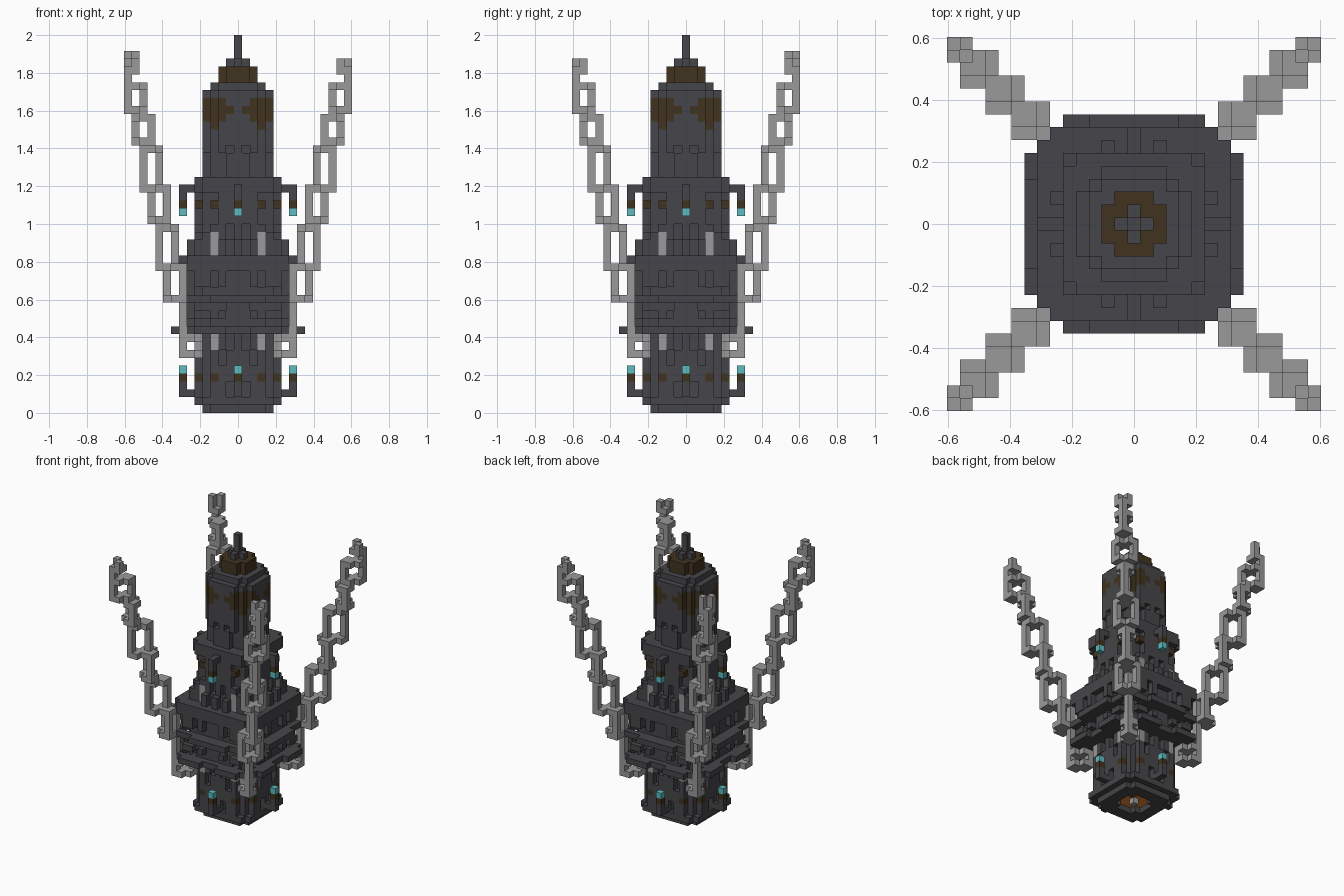
import bpy
import bmesh
import random

cube = bpy.data.objects.get("Cube")
if cube:
    bpy.data.objects.remove(cube, do_unlink=True)

V = 1 / 24  # edge of one block
random.seed(7)


def material(name, r, g, b):
    m = bpy.data.materials.new(name)
    m.use_nodes = True
    m.diffuse_color = (r, g, b, 1)
    m.node_tree.nodes["Principled BSDF"].inputs["Base Color"].default_value = (r, g, b, 1)
    return m


IRON = material("dark iron", 0.061, 0.060, 0.067)
STEEL = material("light steel", 0.32, 0.32, 0.32)
BRONZE = material("brown bronze", 0.053, 0.033, 0.013)
CYAN = material("cyan glow", 0.11, 0.50, 0.53)
EMBER = material("orange ember", 0.90, 0.26, 0.04)

SIDES = [((1, 0, 0), [(1, 0, 0), (1, 1, 0), (1, 1, 1), (1, 0, 1)]),
         ((0, 1, 0), [(1, 1, 0), (0, 1, 0), (0, 1, 1), (1, 1, 1)]),
         ((0, 0, 1), [(0, 0, 1), (1, 0, 1), (1, 1, 1), (0, 1, 1)])]
# the opposite sides are the same quads shifted by one and reversed
SIDES += [((-a, -b, -c), [(x - a, y - b, z - c) for x, y, z in reversed(q)])
          for (a, b, c), q in SIDES]


def build(name, blocks):
    """Skin a {(x, y, z): material} set of blocks with its exposed faces."""
    bm = bmesh.new()
    corners, mats = {}, []

    def vert(x, y, z):
        if (x, y, z) not in corners:
            corners[x, y, z] = bm.verts.new(((x - 0.5) * V, (y - 0.5) * V, z * V))
        return corners[x, y, z]

    for (x, y, z), mat in blocks.items():
        if mat not in mats:
            mats.append(mat)
        for (a, b, c), quad in SIDES:
            if (x + a, y + b, z + c) not in blocks:
                f = bm.faces.new([vert(x + i, y + j, z + k) for i, j, k in quad])
                f.material_index = mats.index(mat)
    mesh = bpy.data.meshes.new(name)
    bm.to_mesh(mesh)
    bm.free()
    for m in mats:
        mesh.materials.append(m)
    ob = bpy.data.objects.new(name, mesh)
    bpy.context.collection.objects.link(ob)


def disc(r, extra=0):
    """Cells of a square of half width r with stepped corners."""
    lim = round(1.6 * r) + extra
    return [(x, y) for x in range(-r, r + 1) for y in range(-r, r + 1)
            if abs(x) + abs(y) <= lim]


# Tower: (first row, end row, half width, fuller corners)
tower = {}
for start, end, r, extra in [(0, 1, 4, 1), (1, 2, 5, 1), (2, 10, 5, 0), (10, 18, 6, 0),
                             (18, 20, 7, 2), (20, 22, 6, 0), (22, 23, 5, 1),
                             (23, 28, 5, 0), (28, 30, 5, 1), (30, 41, 4, 0), (41, 42, 3, 0)]:
    for z in range(start, end):
        for x, y in disc(r, extra):
            tower[x, y, z] = IRON

# Shallow notches between the plates, the same on every side
notch = {(t, k): random.random() < 0.27 for t in range(8) for k in range(24)}
for (x, y, z) in list(tower):
    t, m = sorted((abs(x), abs(y)))
    outer = 4 if z >= 30 else 5 if z < 10 or z > 21 else 6
    if m != outer or t == 0 or not 2 <= z < 34:
        continue
    stud = t == 3 and z in (4, 8, 9, 22, 26)
    window = t == 3 and z in (20, 21)
    battlement = (t == 2 and z in (30, 31, 32)) or (t == 1 and z == 33)
    plate_gap = z < 30 and z not in (10, 18, 19) and notch[t, z // 2]
    if window or battlement or (plate_gap and not stud):
        del tower[x, y, z]

# Projecting ledges around the wide middle
for x, y in disc(8):
    t, m = sorted((abs(x), abs(y)))
    for z in (10, 14):
        if m == 7 and (t + z // 4) % 5 != 1:
            tower[x, y, z] = IRON
        if m == 8 and (t >= 2 if z == 10 else t <= 3):
            tower[x, y, z] = IRON
            tower[x - (x > 7) + (x < -7), y - (y > 7) + (y < -7), z] = IRON
    if m == 7 and t in (2, 4, 5):
        for z in (12, 16, 17):
            tower[x, y, z] = IRON

# Bronze windows, bronze band panels and recessed steel bars
for (x, y, z) in list(tower):
    t, m = sorted((abs(x), abs(y)))
    if z in (4, 26) and t == 3 and m == 5:
        tower[x, y, z] = BRONZE
    if z in (8, 9, 20, 21, 22) and t == 3 and m == 5:
        tower[x, y, z] = STEEL
    if (z == 38 and t >= 1) or (z in (37, 39) and t >= 2) or (z == 36 and t == m == 3):
        tower[x, y, z] = BRONZE

# Hollow underside
for x, y in disc(2):
    for z in (0, 1):
        tower.pop((x, y, z), None)
build("tower", tower)

# Ember bowl under the tower, glowing around a steel hub
embers = {(x, y, 1): EMBER for x, y in disc(2)}
embers[0, 0, 1] = embers[0, 0, 0] = STEEL
build("ember_bowl", embers)

# Bronze cap and spire
cap = {(x, y, z): BRONZE for x, y in disc(2) for z in (42, 43)}
for x, y in [(0, 0), (1, 0), (-1, 0), (0, 1), (0, -1)]:
    cap[x, y, 44] = IRON
for z in range(45, 48):
    cap[0, 0, z] = IRON
build("cap_and_spire", cap)

# Bracket lanterns, standing below and hanging above, on all four sides
for label, arm, step in (("lower", 2, 1), ("upper", 28, -1)):
    for i, (dx, dy) in enumerate([(1, 0), (0, 1), (-1, 0), (0, -1)]):
        lamp = {(6 * dx, 6 * dy, arm): IRON}
        for k, mat in enumerate((IRON, IRON, BRONZE, CYAN)):
            lamp[7 * dx, 7 * dy, arm + k * step] = mat
        build(f"{label}_lantern_{i + 1}", lamp)


def link(cells, c, low, high, across):
    """Upright ring link centred on the diagonal cell (c, c)."""
    for z in range(low, high + 1):
        for s in (-1, 1):
            cells.append((c + s, c - s if across else c + s, z))
    for z in (low, high):
        cells += [(c, c, z), (c + 1, c, z), (c - 1, c, z), (c, c + 1, z), (c, c - 1, z)]


# Four corner chains
chain = []
for c, low, high in [(13, 38, 41), (12, 34, 37), (11, 28, 33), (10, 24, 28),
                     (9, 18, 23), (8, 14, 18)]:
    link(chain, c, low, high, c % 2 == 0)
# open end link at the top
chain += [(14, 14, z) for z in (42, 43)]
for z in (43, 44):
    chain += [(14, 13, z), (13, 14, z)]
chain.append((13, 13, 43))
# hook into the tower at the bottom
chain += [(7, 7, z) for z in range(7, 18)]
chain += [(5, 5, z) for z in range(7, 10)]
for z in (7, 9):
    chain += [(6, 6, z), (6, 7, z), (7, 6, z), (5, 6, z), (6, 5, z)]

for side, sx in (("left", 1), ("right", -1)):
    for end, sy in (("front", -1), ("back", 1)):
        cells = {(x * sx, y * sy, z): STEEL for x, y, z in chain}
        if sx < 0 < sy:  # this chain ends one block higher
            cells.update({(-14, 13, 45): STEEL, (-13, 14, 45): STEEL})
        build(f"{end}_{side}_chain", cells)
